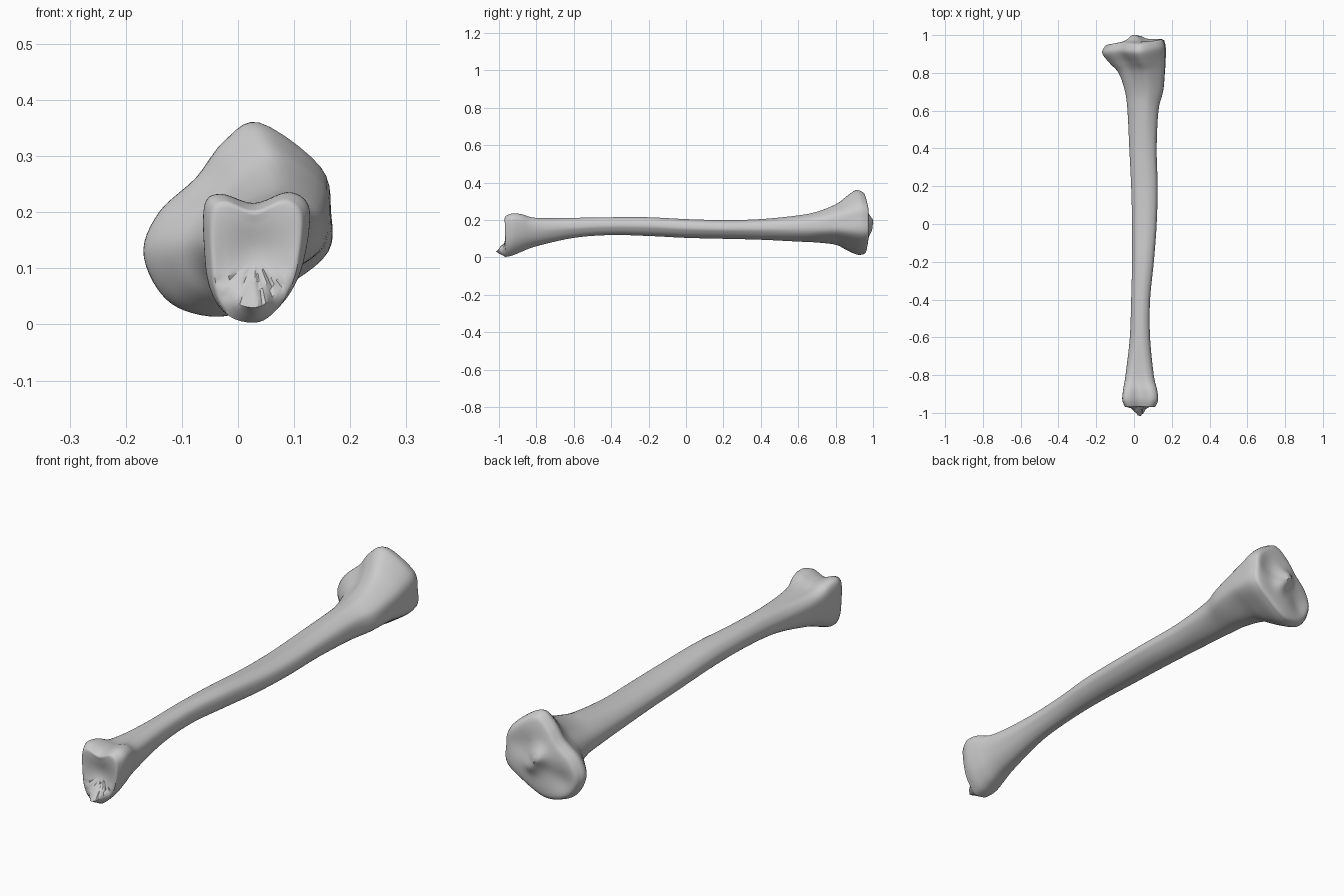
import bpy, bmesh, math, random
from mathutils import Vector

random.seed(4)
cube = bpy.data.objects.get("Cube")
if cube:
    bpy.data.objects.remove(cube, do_unlink=True)

SIDES, STEPS = 60, 5

# Cross-section outlines (x, z), all starting at +x and running counterclockwise
KNEE = [(.168, .2), (.15, .28), (.04, .36), (-.025, .325), (-.075, .26), (-.14, .2),
        (-.17, .13), (-.145, .06), (-.095, .02), (-.01, .012), (.09, .065), (.163, .125)]
SHAFT = [(1, .1), (.85, .7), (.35, 1), (-.2, .95), (-.65, .75), (-.95, .3),
         (-.98, -.2), (-.8, -.65), (-.4, -.95), (.1, -1), (.55, -.75), (.85, -.35)]
ANKLE = [(.13, .17), (.125, .215), (.09, .233), (.03, .212), (-.03, .23), (-.06, .21),
         (-.06, .12), (-.05, .055), (-.02, .012), (.04, .002), (.085, .035), (.115, .09)]

# Stations along the bone: y, x min, x max, z min, z max, knee weight, ankle weight
STATIONS = [
    (-.965, -.05, .115, .003, .222, 0, 1), (-.93, -.062, .128, .01, .235, 0, 1),
    (-.88, -.058, .123, .03, .232, 0, .9), (-.8, -.045, .105, .06, .212, 0, .5),
    (-.6, -.022, .085, .105, .212, 0, 0), (-.4, -.015, .085, .12, .215, 0, 0),
    (-.2, -.01, .105, .115, .215, 0, 0), (0, -.01, .12, .105, .205, 0, 0),
    (.2, -.015, .125, .1, .2, 0, 0), (.4, -.025, .12, .095, .205, .05, 0),
    (.6, -.035, .13, .085, .225, .3, 0), (.7, -.048, .155, .08, .245, .5, 0),
    (.8, -.08, .165, .068, .285, .8, 0), (.86, -.125, .168, .04, .325, 1, 0),
    (.92, -.168, .168, .015, .36, 1, 0), (.955, -.155, .16, .018, .35, 1, 0)]


def spline(a, b, c, d, t):
    """Smooth curve value between b and c."""
    return b + (c - a) * (t / 2) + (a * 2 - b * 5 + c * 4 - d) * (t * t / 2) \
        + (b * 3 - a - c * 3 + d) * (t ** 3 / 2)


def smooth_outline(points):
    """Resample a closed outline and fit it to a -1..1 box."""
    p, n, out = [Vector(q) for q in points], len(points), []
    for k in range(SIDES):
        f = k * n / SIDES
        i = int(f)
        out.append(spline(p[i - 1], p[i], p[(i + 1) % n], p[(i + 2) % n], f - i))
    lo = Vector([min(q[a] for q in out) for a in (0, 1)])
    hi = Vector([max(q[a] for q in out) for a in (0, 1)])
    return [Vector([2 * (q[a] - lo[a]) / (hi[a] - lo[a]) - 1 for a in (0, 1)]) for q in out]


knee, shaft, ankle = map(smooth_outline, (KNEE, SHAFT, ANKLE))


def section(s):
    """One ring of points for a station."""
    y, x0, x1, z0, z1, wk, wa = s
    ring = []
    for k in range(SIDES):
        q = shaft[k] * (1 - wk - wa) + knee[k] * wk + ankle[k] * wa
        x = (x0 + x1) / 2 + q.x * (x1 - x0) / 2
        z = (z0 + z1) / 2 + q.y * (z1 - z0) / 2
        slant = max(0, wk) ** 3 * (.1 * x - .15 * max(0, z - .27))
        ring.append(Vector((x, y + slant, z)))
    return ring


def bump(x, z, cx, cz, radius):
    return math.exp(-((x - cx) ** 2 + (z - cz) ** 2) / radius ** 2)


def knee_relief(x, z):
    """Two shallow sockets with a raised spine between them."""
    return .033 * bump(x, z, 0, .195, .035) + .02 * bump(x, z, .03, .15, .03) \
        - .014 * bump(x, z, .085, .225, .05) - .014 * bump(x, z, -.085, .11, .05)


def ankle_relief(x, z):
    """Hollow joint face with a projecting lower tip."""
    rough = random.uniform(-.005, .005) if z < .09 else 0
    return .022 * bump(x, z, .03, .125, .06) - .045 * bump(x, z, .03, .03, .035) + rough


def cap(bm, ring, bulge, relief):
    """Close an end with shrinking rings shaped by a relief function."""
    centre = sum((v.co for v in ring), Vector()) / SIDES
    rim = [v.co.copy() for v in ring]
    for scale in (.95, .88, .78, .66, .54, .42, .3, .18, .08):
        new = []
        for c in rim:
            p = centre + (c - centre) * scale
            fade = min(1, (1 - scale) * 5)
            p.y += bulge * math.sqrt(1 - scale ** 4) + relief(p.x, p.z) * fade
            new.append(bm.verts.new(p))
        bridge(bm, ring, new)
        ring = new
    bm.faces.new(ring)


def bridge(bm, a, b):
    for k in range(SIDES):
        j = (k + 1) % SIDES
        bm.faces.new((a[k], a[j], b[j], b[k]))


# Loft the shaft and both flared ends
bm = bmesh.new()
st = [Vector(s) for s in STATIONS]
last = len(st) - 1
rows = []
for i in range(last):
    for t in range(STEPS):
        rows.append(spline(st[max(i - 1, 0)], st[i], st[i + 1], st[min(i + 2, last)], t / STEPS))
rows.append(st[last])
rings = [[bm.verts.new(p) for p in section(r)] for r in rows]
for a, b in zip(rings, rings[1:]):
    bridge(bm, a, b)
cap(bm, rings[0], -.008, ankle_relief)
cap(bm, rings[-1], .017, knee_relief)
bmesh.ops.recalc_face_normals(bm, faces=bm.faces)

mesh = bpy.data.meshes.new("leg_bone")
bm.to_mesh(mesh)
bm.free()
bone = bpy.data.objects.new("leg_bone", mesh)
bpy.context.collection.objects.link(bone)

# Plain bone grey
mat = bpy.data.materials.new("bone_grey")
mat.use_nodes = True
colour = (.6, .6, .6, 1)
mat.diffuse_color = colour
mat.node_tree.nodes["Principled BSDF"].inputs["Base Color"].default_value = colour
mesh.materials.append(mat)

bpy.context.view_layer.objects.active = bone
bone.select_set(True)
bpy.ops.object.shade_smooth_by_angle(angle=math.radians(40))
